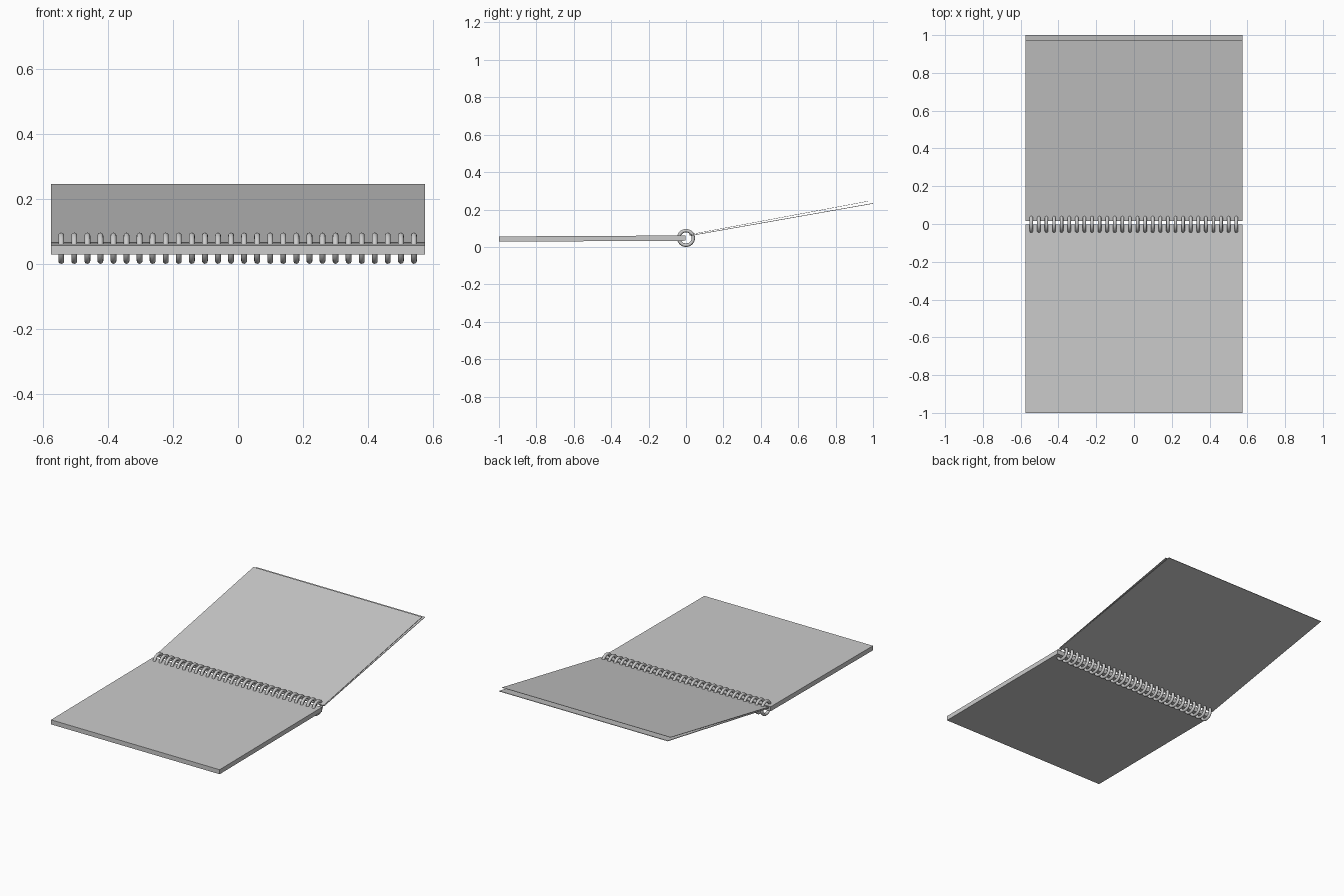
import bpy, bmesh
from math import pi, cos, sin, hypot

if "Cube" in bpy.data.objects:
    bpy.data.objects.remove(bpy.data.objects["Cube"])

HALF_W = 0.575


def slab(name, start, end, thick):
    """Flat panel whose lower edge line runs start -> end in the (y, z) plane."""
    dy, dz = end[0] - start[0], end[1] - start[1]
    n = hypot(dy, dz)
    ny, nz = -dz / n * thick, dy / n * thick
    profile = [start, end, (end[0] + ny, end[1] + nz), (start[0] + ny, start[1] + nz)]
    bm = bmesh.new()
    face = bm.faces.new([bm.verts.new((-HALF_W, y, z)) for y, z in profile])
    ext = bmesh.ops.extrude_face_region(bm, geom=[face])
    verts = [g for g in ext["geom"] if isinstance(g, bmesh.types.BMVert)]
    bmesh.ops.translate(bm, verts=verts, vec=(2 * HALF_W, 0, 0))
    bmesh.ops.recalc_face_normals(bm, faces=bm.faces)
    me = bpy.data.meshes.new(name)
    bm.to_mesh(me)
    bm.free()
    ob = bpy.data.objects.new(name, me)
    bpy.context.collection.objects.link(ob)
    return ob


# Lying half: back cover with the page stack on it
slab("back_cover", (-1.0, 0.028), (-0.003, 0.033), 0.003)
slab("page_stack", (-1.0, 0.031), (-0.003, 0.036), 0.025)

# Raised half: front cover with one turned page above it
slab("front_cover", (0.018, 0.058), (1.0, 0.231), 0.003)
slab("turned_page", (0.015, 0.064), (0.972, 0.243), 0.002)

# Binding rings
COUNT, PITCH = 28, 0.0402
for i in range(COUNT):
    x = -0.544 + i * PITCH
    bpy.ops.mesh.primitive_torus_add(
        major_segments=32, minor_segments=12, major_radius=0.039, minor_radius=0.009,
        location=(x, 0, 0.048), rotation=(0, pi / 2, 0))
    ring = bpy.context.object
    ring.name = f"binding_ring_{i + 1}"
    bpy.ops.object.shade_smooth()
